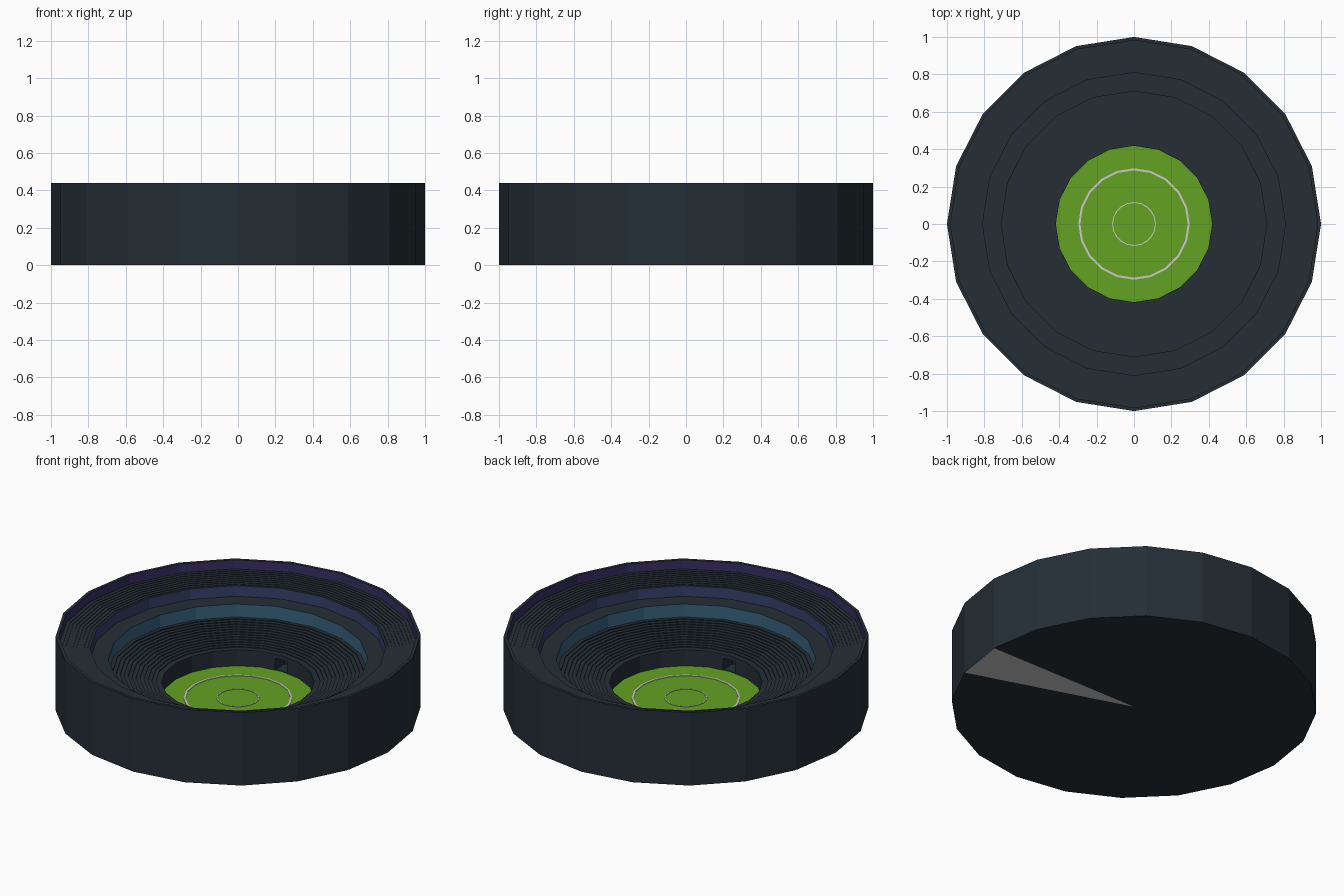
import bpy, bmesh, math

if "Cube" in bpy.data.objects:
    bpy.data.objects.remove(bpy.data.objects["Cube"])

SIDES = 20


def material(name, rgb):
    m = bpy.data.materials.new(name)
    m.diffuse_color = (*rgb, 1)
    m.use_nodes = True
    m.node_tree.nodes["Principled BSDF"].inputs["Base Color"].default_value = m.diffuse_color
    return m


MATS = [material("dark_slate", (0.018, 0.028, 0.037)),
        material("purple_band", (0.038, 0.026, 0.125)),
        material("blue_band", (0.036, 0.052, 0.15)),
        material("teal_band", (0.037, 0.125, 0.21)),
        material("field_green", (0.128, 0.365, 0.017)),
        material("line_white", (0.6, 0.6, 0.6))]
DARK, PURPLE, BLUE, TEAL, GREEN, WHITE = range(6)


def lathe(name, profile, closed=False):
    """Spin (radius, z, material of next segment) points; r = 0 makes a pole."""
    bm = bmesh.new()
    rings = []
    for r, z, _ in profile:
        if r == 0:
            rings.append([bm.verts.new((0, 0, z))] * SIDES)
        else:
            rings.append([bm.verts.new((r * math.cos(a), r * math.sin(a), z))
                          for a in (math.tau * i / SIDES for i in range(SIDES))])
    count = len(rings) if closed else len(rings) - 1
    for k in range(count):
        lo, hi = rings[k], rings[(k + 1) % len(rings)]
        for i in range(SIDES):
            j = (i + 1) % SIDES
            quad = list(dict.fromkeys((lo[i], lo[j], hi[j], hi[i])))
            bm.faces.new(quad).material_index = profile[k][2]
    bmesh.ops.recalc_face_normals(bm, faces=bm.faces)
    me = bpy.data.meshes.new(name)
    bm.to_mesh(me)
    bm.free()
    for m in MATS:
        me.materials.append(m)
    ob = bpy.data.objects.new(name, me)
    bpy.context.collection.objects.link(ob)
    return ob


def tiers(r0, z0, r1, z1, n):
    """Seating steps going inward and down: tread, then riser."""
    pts = []
    for k in range(n):
        ra = r0 + (r1 - r0) * (k + 1) / n
        za = z0 + (z1 - z0) * k / n
        zb = z0 + (z1 - z0) * (k + 1) / n
        pts += [(ra, za, DARK), (ra, zb, DARK)]
    return pts


# Bowl: base, outer wall, rim, upper seats, walkway, lower seats, pitch wall
profile = [(0, 0, DARK), (1, 0, DARK), (1, 0.44, DARK),
           (0.982, 0.44, PURPLE), (0.982, 0.385, DARK)]
profile += tiers(0.982, 0.385, 0.825, 0.364, 8)
profile += [(0.81, 0.364, BLUE), (0.81, 0.30, DARK),
            (0.71, 0.30, TEAL), (0.71, 0.222, DARK)]
profile += tiers(0.71, 0.222, 0.45, 0.160, 12)
profile += [(0.418, 0.160, DARK), (0.418, 0.063, GREEN), (0, 0.063, GREEN)]
bowl = lathe("stadium_bowl", profile)

# Player tunnels cut into the pitch wall at both ends
for s in (1, -1):
    bpy.ops.mesh.primitive_cube_add(size=1, location=(0, s * 0.43, 0.1))
    cutter = bpy.context.object
    cutter.name = "tunnel_cutter"
    cutter.scale = (0.08, 0.14, 0.066)
    cutter.hide_render = True
    cutter.data.materials.append(MATS[DARK])
    mod = bowl.modifiers.new("tunnel", "BOOLEAN")
    mod.operation = "DIFFERENCE"
    mod.solver = "EXACT"
    mod.object = cutter
    bpy.context.view_layer.objects.active = bowl
    bpy.ops.object.modifier_apply(modifier="tunnel")
    bpy.data.objects.remove(cutter)

# One pale wedge on the underside
for p in bowl.data.polygons:
    a = math.degrees(math.atan2(p.center.y, p.center.x))
    if p.normal.z < -0.9 and p.center.z < 0.01 and -18 < a < 0:
        p.material_index = WHITE

# Field markings
for name, r, w in (("outer_field_ring", 0.298, 0.011), ("centre_circle", 0.117, 0.005)):
    lathe(name, [(r, 0.063, WHITE), (r, 0.066, WHITE),
                 (r - w, 0.066, WHITE), (r - w, 0.063, WHITE)], closed=True)
